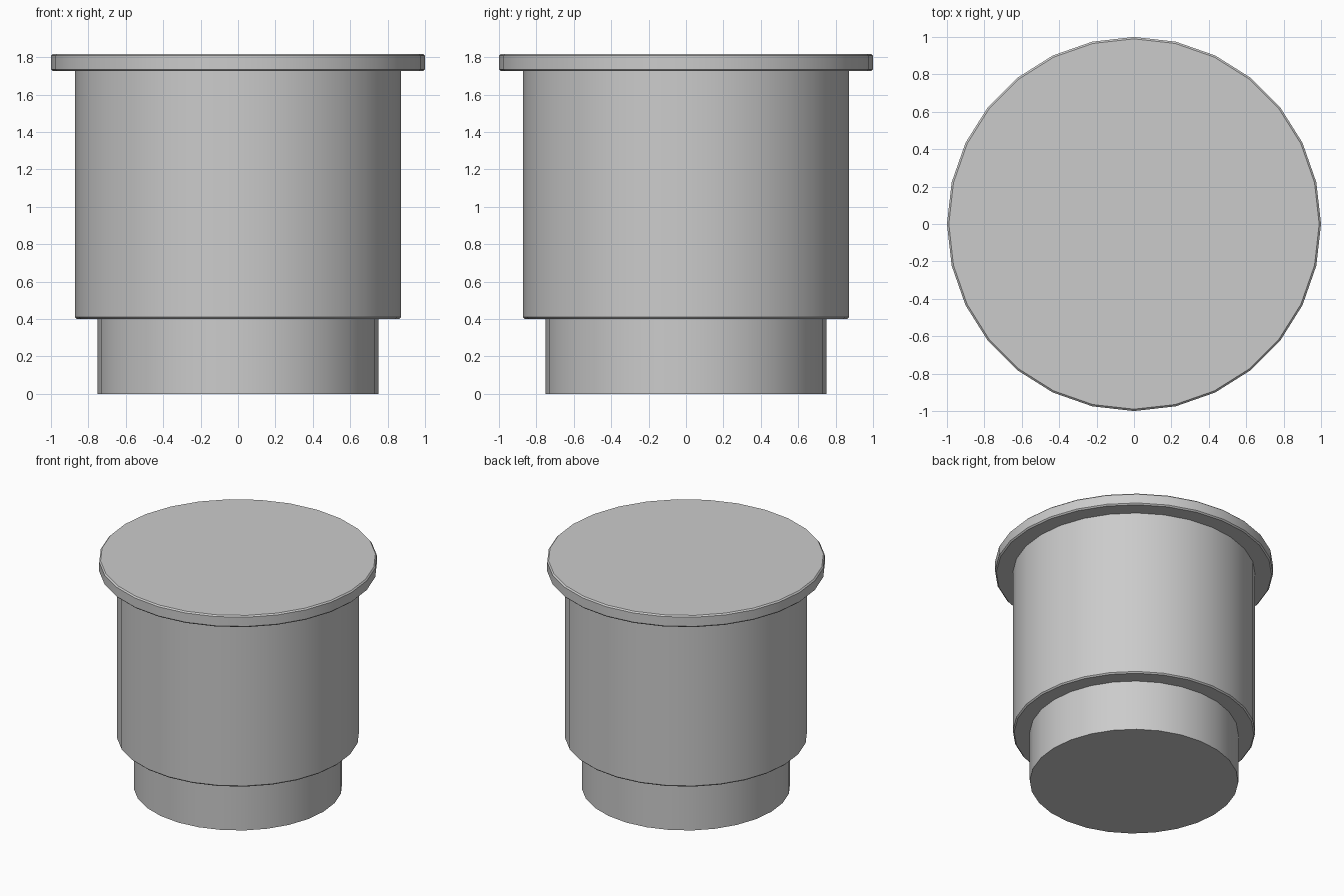
import bpy
import bmesh
from math import cos, sin, tau, radians

if "Cube" in bpy.data.objects:
    bpy.data.objects.remove(bpy.data.objects["Cube"])

SIDES = 28
BASE_R, BODY_R, RIM_R = 0.75, 0.872, 1.0
BODY_Z, RIM_Z, TOP_Z = 0.40, 1.725, 1.818
C = 0.01  # chamfer width


def lathe(name, profile, cap_bottom=False, cap_top=False):
    """Revolve (radius, z) points around the z axis, bottom to top."""
    bm = bmesh.new()
    rings = [[bm.verts.new((r * cos(tau * i / SIDES), r * sin(tau * i / SIDES), z))
              for i in range(SIDES)] for r, z in profile]
    for low, high in zip(rings, rings[1:]):
        for i in range(SIDES):
            j = (i + 1) % SIDES
            bm.faces.new((low[i], low[j], high[j], high[i]))
    if cap_bottom:
        bm.faces.new(rings[0][::-1])
    if cap_top:
        bm.faces.new(rings[-1])
    mesh = bpy.data.meshes.new(name)
    bm.to_mesh(mesh)
    bm.free()
    obj = bpy.data.objects.new(name, mesh)
    bpy.context.collection.objects.link(obj)
    bpy.ops.object.select_all(action='DESELECT')
    obj.select_set(True)
    bpy.context.view_layer.objects.active = obj
    bpy.ops.object.shade_smooth_by_angle(angle=radians(30))
    return obj


# Narrow foot
lathe("base", [(BASE_R, 0), (BASE_R, BODY_Z)], cap_bottom=True)

# Main drum, with its underside step and chamfered lower edge
lathe("body", [(BASE_R, BODY_Z), (BODY_R - C, BODY_Z),
               (BODY_R, BODY_Z + C), (BODY_R, RIM_Z)])

# Overhanging lid with chamfered edges
lathe("lid", [(BODY_R, RIM_Z), (RIM_R - C, RIM_Z), (RIM_R, RIM_Z + C),
              (RIM_R, TOP_Z - C), (RIM_R - C, TOP_Z)], cap_top=True)
